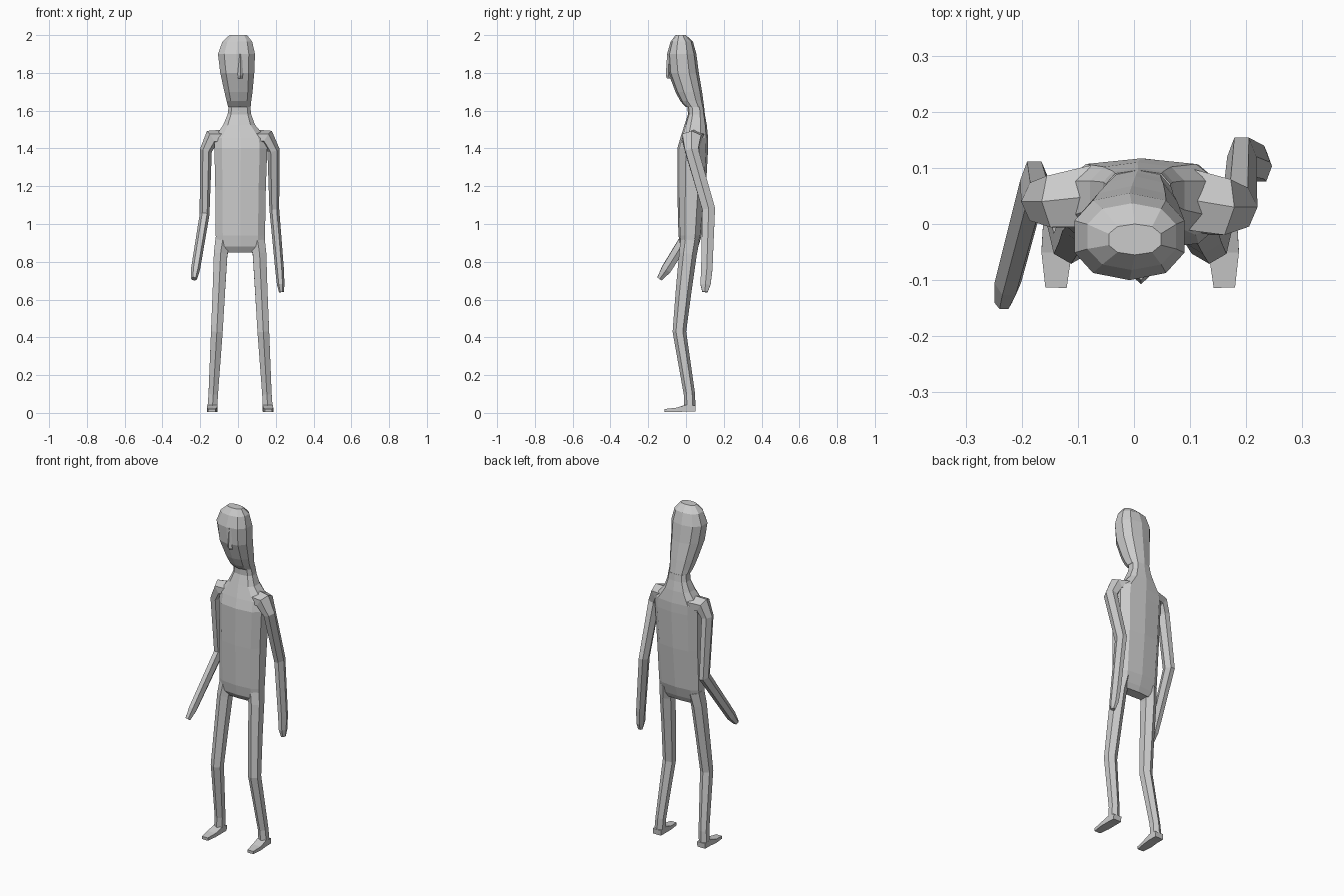
import bpy, bmesh
from math import sin, cos, pi
from mathutils import Vector


def skin(name, rings):
    """Bridge equal-sized vertex rings into a closed, flat-faced mesh."""
    bm = bmesh.new()
    loops = [[bm.verts.new(p) for p in ring] for ring in rings]
    n = len(loops[0])
    for a, b in zip(loops, loops[1:]):
        for i in range(n):
            j = (i + 1) % n
            bm.faces.new((a[i], a[j], b[j], b[i]))
    bm.faces.new(loops[0])
    bm.faces.new(loops[-1])
    bmesh.ops.recalc_face_normals(bm, faces=bm.faces)
    me = bpy.data.meshes.new(name)
    bm.to_mesh(me)
    bm.free()
    ob = bpy.data.objects.new(name, me)
    bpy.context.collection.objects.link(ob)
    return ob


def soft(v, e):
    return (1 if v >= 0 else -1) * abs(v) ** e


def stack(name, sections, n=10, e=0.75):
    """Horizontal sections: z, x min, x max, y front, y back."""
    rings = []
    for z, x0, x1, y0, y1 in sections:
        ring = []
        for i in range(n):
            a = pi / 2 + 2 * pi * i / n
            ring.append(((x0 + x1) / 2 + (x1 - x0) / 2 * soft(cos(a), e) / cos(pi / 10) ** e,
                         (y0 + y1) / 2 + (y1 - y0) / 2 * soft(sin(a), e), z))
        rings.append(ring)
    return skin(name, rings)


def limb(name, path, ref, n=6):
    """Tube along points (x, y, z, radius along ref, radius across)."""
    pts = [Vector(p[:3]) for p in path]
    ref = Vector(ref)
    rings = []
    for i, p in enumerate(path):
        d = Vector()
        if i:
            d += (pts[i] - pts[i - 1]).normalized()
        if i < len(pts) - 1:
            d += (pts[i + 1] - pts[i]).normalized()
        d.normalize()
        v = (ref - d * ref.dot(d)).normalized()
        u = v.cross(d)
        rings.append([pts[i] + v * p[3] * cos(2 * pi * k / n + pi / n) / cos(pi / n)
                      + u * p[4] * sin(2 * pi * k / n + pi / n) for k in range(n)])
    return skin(name, rings)


# Torso and neck
stack("torso", [
    (0.85, -0.085, 0.11, -0.01, 0.05),
    (0.88, -0.115, 0.14, -0.03, 0.065),
    (0.94, -0.118, 0.143, -0.04, 0.083),
    (1.18, -0.12, 0.147, -0.046, 0.105),
    (1.40, -0.125, 0.155, -0.046, 0.117),
    (1.455, -0.125, 0.15, -0.03, 0.117),
    (1.525, -0.078, 0.09, -0.008, 0.11),
    (1.58, -0.055, 0.07, 0.01, 0.1),
    (1.62, -0.05, 0.065, 0.008, 0.096)], e=0.7)

# Head
stack("head", [
    (1.62, -0.052, 0.067, -0.002, 0.096),
    (1.65, -0.06, 0.07, -0.03, 0.092),
    (1.70, -0.072, 0.077, -0.056, 0.085),
    (1.80, -0.094, 0.086, -0.094, 0.068),
    (1.90, -0.106, 0.09, -0.1, 0.055),
    (1.965, -0.083, 0.075, -0.082, 0.037),
    (2.0, -0.045, 0.048, -0.055, 0.0)], e=0.85)

# Nose
stack("nose", [
    (1.77, 0.0, 0.025, -0.1, -0.07),
    (1.785, -0.002, 0.027, -0.107, -0.08),
    (1.90, 0.005, 0.02, -0.1, -0.085)], n=4, e=1)

# Arms, each with its own pose
limb("right_side_arm", [
    (0.09, 0.045, 1.455, 0.055, 0.045),
    (0.155, 0.03, 1.455, 0.05, 0.045),
    (0.188, 0.03, 1.39, 0.035, 0.033),
    (0.192, 0.12, 1.08, 0.034, 0.026),
    (0.22, 0.11, 0.76, 0.03, 0.023),
    (0.226, 0.103, 0.68, 0.027, 0.02),
    (0.23, 0.1, 0.64, 0.014, 0.013)], (0, 1, 0))
limb("left_side_arm", [
    (-0.07, 0.05, 1.455, 0.055, 0.045),
    (-0.14, 0.04, 1.455, 0.046, 0.045),
    (-0.17, 0.04, 1.39, 0.034, 0.032),
    (-0.177, 0.078, 1.05, 0.034, 0.026),
    (-0.225, -0.105, 0.76, 0.026, 0.024),
    (-0.233, -0.14, 0.71, 0.014, 0.016)], (0, 1, 0))

# Legs and feet, mirrored about the hip centre
MID = 0.011
for side, s in (("right", 1), ("left", -1)):
    leg = [(0.09, 0.022, 0.92, 0.04, 0.05), (0.103, 0.01, 0.84, 0.036, 0.047),
           (0.112, -0.012, 0.65, 0.033, 0.042), (0.123, -0.035, 0.43, 0.031, 0.036),
           (0.142, 0.018, 0.1, 0.025, 0.03), (0.146, 0.02, 0.035, 0.026, 0.03)]
    limb(side + "_side_leg", [(MID + s * x, y, z, a, b) for x, y, z, a, b in leg], (1, 0, 0))
    foot = [(0.146, 0.05, 0.022, 0.026, 0.022), (0.146, 0.0, 0.025, 0.027, 0.025),
            (0.149, -0.05, 0.016, 0.027, 0.016), (0.15, -0.113, 0.012, 0.019, 0.012)]
    limb(side + "_side_foot", [(MID + s * x, y, z, a, b) for x, y, z, a, b in foot], (1, 0, 0), n=4)
